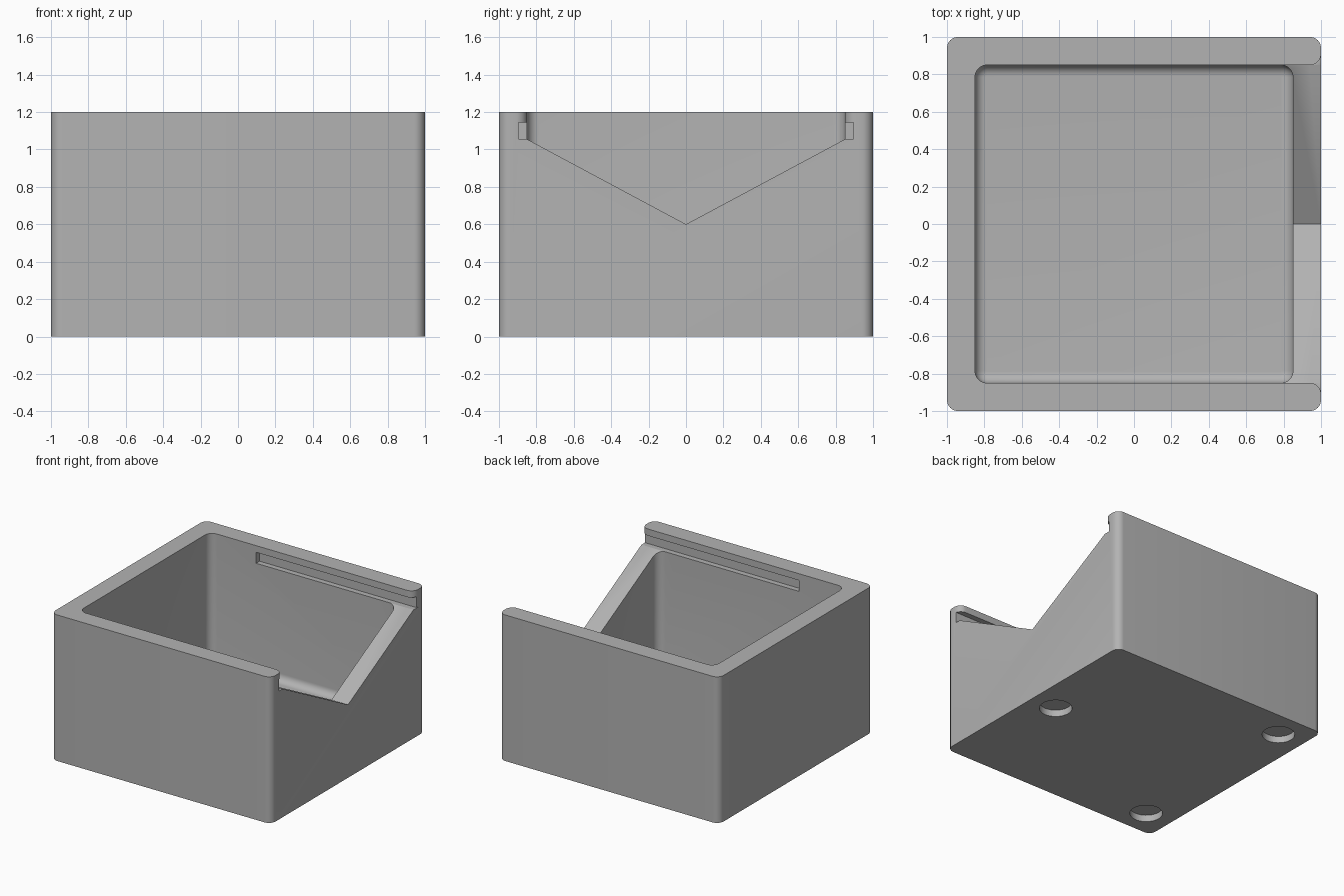
import bpy, bmesh, math
from mathutils import Vector

if "Cube" in bpy.data.objects:
    bpy.data.objects.remove(bpy.data.objects["Cube"])


def ring(half, r, n=8):
    """Rounded square outline, counter-clockwise."""
    pts = []
    for k, (sx, sy) in enumerate([(1, 1), (-1, 1), (-1, -1), (1, -1)]):
        for i in range(n + 1):
            a = math.pi / 2 * (k + i / n)
            pts.append((sx * (half - r) + r * math.cos(a), sy * (half - r) + r * math.sin(a)))
    return pts


def loft(name, loops):
    """Closed solid through equal-length loops of 3D points."""
    bm = bmesh.new()
    rows = [[bm.verts.new(p) for p in lp] for lp in loops]
    n = len(rows[0])
    for a, b in zip(rows, rows[1:]):
        for i in range(n):
            j = (i + 1) % n
            bm.faces.new((a[i], a[j], b[j], b[i]))
    bm.faces.new(rows[0][::-1])
    bm.faces.new(rows[-1])
    bmesh.ops.recalc_face_normals(bm, faces=bm.faces)
    me = bpy.data.meshes.new(name)
    bm.to_mesh(me)
    bm.free()
    ob = bpy.data.objects.new(name, me)
    bpy.context.collection.objects.link(ob)
    return ob


def prism_z(name, pts, z0, z1):
    return loft(name, [[(x, y, z) for x, y in pts] for z in (z0, z1)])


W, R, PR = 0.85, 0.06, 0.06   # inner half width, corner radius, post radius
FLOOR, LEDGE = 0.15, 1.055

# open box body
box = prism_z("box_body", ring(1.0, R), 0, 1.2)
cutters = []

# cavity with rounded floor edge
loops = []
for i in range(9):
    t = math.pi / 2 * i / 8
    d = R * (1 - math.sin(t))
    z = FLOOR + R * (1 - math.cos(t))
    loops.append([(x, y, z) for x, y in ring(W - d, R + 0.005 - d)])
loops.append([(x, y, 1.4) for x, y in ring(W, R + 0.005)])
cutters.append(loft("cavity_cutter", loops))

# V notch through the right wall
vee = [(-W, LEDGE), (0, 0.6), (W, LEDGE), (W, 1.1), (-W, 1.1)]
cutters.append(loft("vee_cutter", [[(x, y, z) for y, z in vee] for x in (0.7, 1.1)]))

# upper opening with rounded post ends
half = [(0.7, W)]
for i in range(9):
    a = math.pi / 2 * i / 8
    half.append((1 - PR + PR * math.sin(a), W + PR * (1 - math.cos(a))))
half.append((1.1, W + PR))
outline = half + [(x, -y) for x, y in reversed(half)]
cutters.append(prism_z("opening_cutter", outline, LEDGE, 1.4))

# lid grooves in the side walls
for s in (-1, 1):
    y0, y1 = sorted((s * 0.8, s * 0.895))
    rect = [(-0.43, y0), (1.1, y0), (1.1, y1), (-0.43, y1)]
    cutters.append(prism_z("groove_cutter", rect, LEDGE, 1.145))

# three round foot recesses
for cx, cy in ((0.77, 0), (-0.77, 0.775), (-0.77, -0.775)):
    circ = [(cx + 0.123 * math.cos(i * math.tau / 48), cy + 0.123 * math.sin(i * math.tau / 48)) for i in range(48)]
    cutters.append(prism_z("foot_recess_cutter", circ, -0.1, 0.055))

# apply the cuts
bpy.context.view_layer.objects.active = box
box.select_set(True)
for c in cutters:
    c.hide_render = True
    m = box.modifiers.new("cut", 'BOOLEAN')
    m.operation, m.solver, m.object = 'DIFFERENCE', 'EXACT', c
    bpy.ops.object.modifier_apply(modifier=m.name)
for c in cutters:
    bpy.data.objects.remove(c)

mat = bpy.data.materials.new("plain grey")
mat.diffuse_color = (0.45, 0.45, 0.45, 1)
mat.use_nodes = True
mat.node_tree.nodes["Principled BSDF"].inputs["Base Color"].default_value = mat.diffuse_color
box.data.materials.clear()
box.data.materials.append(mat)
bpy.ops.object.shade_smooth_by_angle(angle=math.radians(30))
